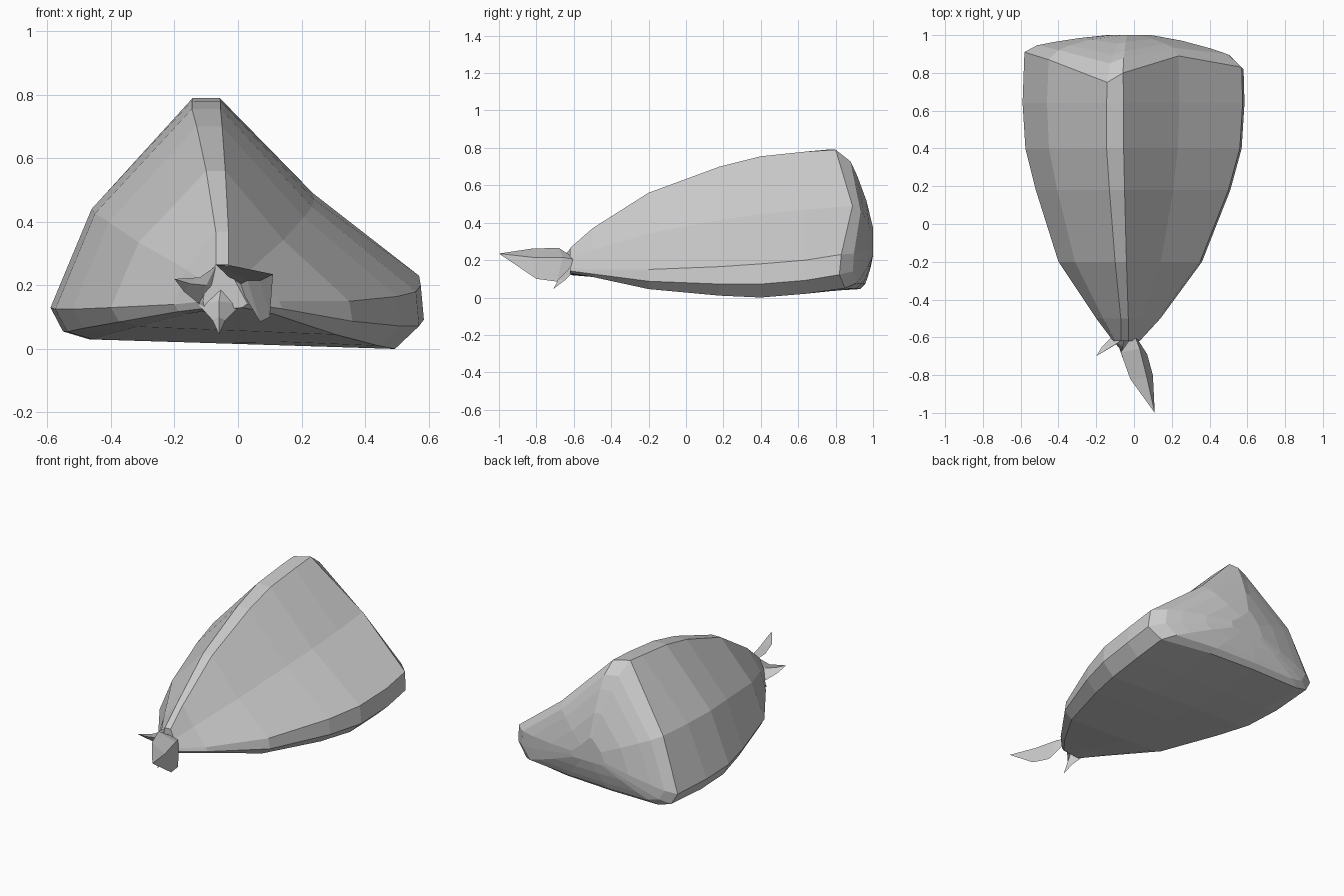
import bpy, bmesh
from mathutils import Vector

cube = bpy.data.objects.get("Cube")
if cube:
    bpy.data.objects.remove(cube)

grey = bpy.data.materials.new("plain_grey")
grey.use_nodes = True
COLOUR = (0.6, 0.6, 0.6, 1)
grey.diffuse_color = COLOUR
grey.node_tree.nodes["Principled BSDF"].inputs["Base Color"].default_value = COLOUR


def finish(bm, name, recalc=True):
    """Turn a bmesh into a flat shaded object."""
    if recalc:
        bmesh.ops.recalc_face_normals(bm, faces=bm.faces)
    mesh = bpy.data.meshes.new(name)
    bm.to_mesh(mesh)
    bm.free()
    mesh.materials.append(grey)
    obj = bpy.data.objects.new(name, mesh)
    bpy.context.collection.objects.link(obj)
    return obj


def bridge(bm, ring_a, ring_b, closed):
    """Join two rows of vertices with quads."""
    count = len(ring_a)
    for i in range(count if closed else count - 1):
        j = (i + 1) % count
        bm.faces.new((ring_a[i], ring_a[j], ring_b[j], ring_b[i]))


def section(y, top, ridge_x, half, right, right_z, right_low, left, left_z, left_low):
    """Three-cornered cross-section with a blunt ridge and bevelled corners."""
    span_r, span_l = right - ridge_x, ridge_x - left
    ridge_l = Vector((ridge_x - half, y, top))
    ridge_r = Vector((ridge_x + half, y, top))
    upper_r = Vector((right, y, right_z))
    upper_l = Vector((left, y, left_z))
    low_r = Vector((right - 0.1 * span_r, y, right_low))
    low_l = Vector((left + 0.25 * span_l, y, left_low))
    mid_r = Vector((right + 0.01, y, right_z + 0.6 * (right_low - right_z)))
    mid_l = Vector((left + 0.08 * span_l, y, left_z + 0.75 * (left_low - left_z)))
    side_r = ridge_r.lerp(upper_r, 0.5) - Vector((0.03, 0, 0.03)) * span_r
    side_l = ridge_l.lerp(upper_l, 0.5) - Vector((0.19, 0, 0.03)) * span_l
    return [ridge_l, ridge_r, side_r, upper_r, mid_r, low_r,
            low_r.lerp(low_l, 0.33), low_r.lerp(low_l, 0.66),
            low_l, mid_l, upper_l, side_l]


# Pod body: lofted from the narrow neck to the wide rim
stations = [
    (-0.62, .265, -.05, .02, .02, .16, .13, -.11, .15, .12),
    (-0.50, .37, -.05, .02, .13, .15, .11, -.20, .14, .11),
    (-0.20, .56, -.07, .03, .35, .15, .045, -.40, .13, .07),
    (0.18, .70, -.09, .04, .50, .165, .01, -.52, .125, .045),
    (0.40, .755, -.10, .045, .56, .18, 0, -.575, .125, .03),
    (0.64, .78, -.10, .045, .575, .20, .02, -.59, .13, .03),
    (0.80, .79, -.10, .042, .57, .23, .05, -.58, .135, .045),
]
rows = [section(*s) for s in stations]
rim_y = (.75, .80, .89, .83, .82, .85, .91, .93, .93, .92, .91, .87)
for point, y in zip(rows[-1], rim_y):
    point.y = y

# Domed back: shrunken copies of the rim
centre = Vector((-0.03, 1, 0.27))
for scale, rise in ((.88, .4), (.73, .58), (.48, .82), (.2, 1)):
    row = []
    for p in rows[len(stations) - 1]:
        q = centre.lerp(p, scale)
        q.y = p.y + (1 - p.y) * rise
        row.append(q)
    rows.append(row)

bm = bmesh.new()
rings = [[bm.verts.new(p) for p in row] for row in rows]
for a, b in zip(rings, rings[1:]):
    bridge(bm, a, b, True)
bm.faces.new(rings[0])
bm.faces.new(rings[-1])
finish(bm, "pod_body")


def leaf(name, root, tip, edge_a, rib, edge_b):
    """Thin creased leaf: two edges either side of a rib, pinched at the tip."""
    bm = bmesh.new()
    columns = [[bm.verts.new(p) for p in path] for path in (edge_a, rib, edge_b)]
    start, end = bm.verts.new(root), bm.verts.new(tip)
    for a, b in zip(columns, columns[1:]):
        bridge(bm, a, b, False)
        bm.faces.new((start, a[0], b[0]))
        bm.faces.new((end, b[-1], a[-1]))
    finish(bm, name)


# Withered leaves at the neck
leaf("long_leaf", (0, -.58, .2), (.11, -1, .235),
     [(-.07, -.68, .265), (-.02, -.82, .262)],
     [(.03, -.66, .215), (.07, -.82, .215)],
     [(.07, -.69, .085), (.1, -.8, .1)])
leaf("side_leaf", (-.05, -.58, .2), (-.2, -.7, .22),
     [(-.07, -.62, .26), (-.12, -.65, .225)],
     [(-.1, -.64, .2), (-.15, -.67, .205)],
     [(-.12, -.6, .14), (-.17, -.65, .18)])
leaf("lower_leaf", (-.05, -.6, .21), (-.06, -.71, .045),
     [(-.125, -.6, .14), (-.08, -.65, .09)],
     [(-.06, -.65, .15), (-.06, -.68, .1)],
     [(.01, -.6, .14), (-.04, -.65, .09)])
